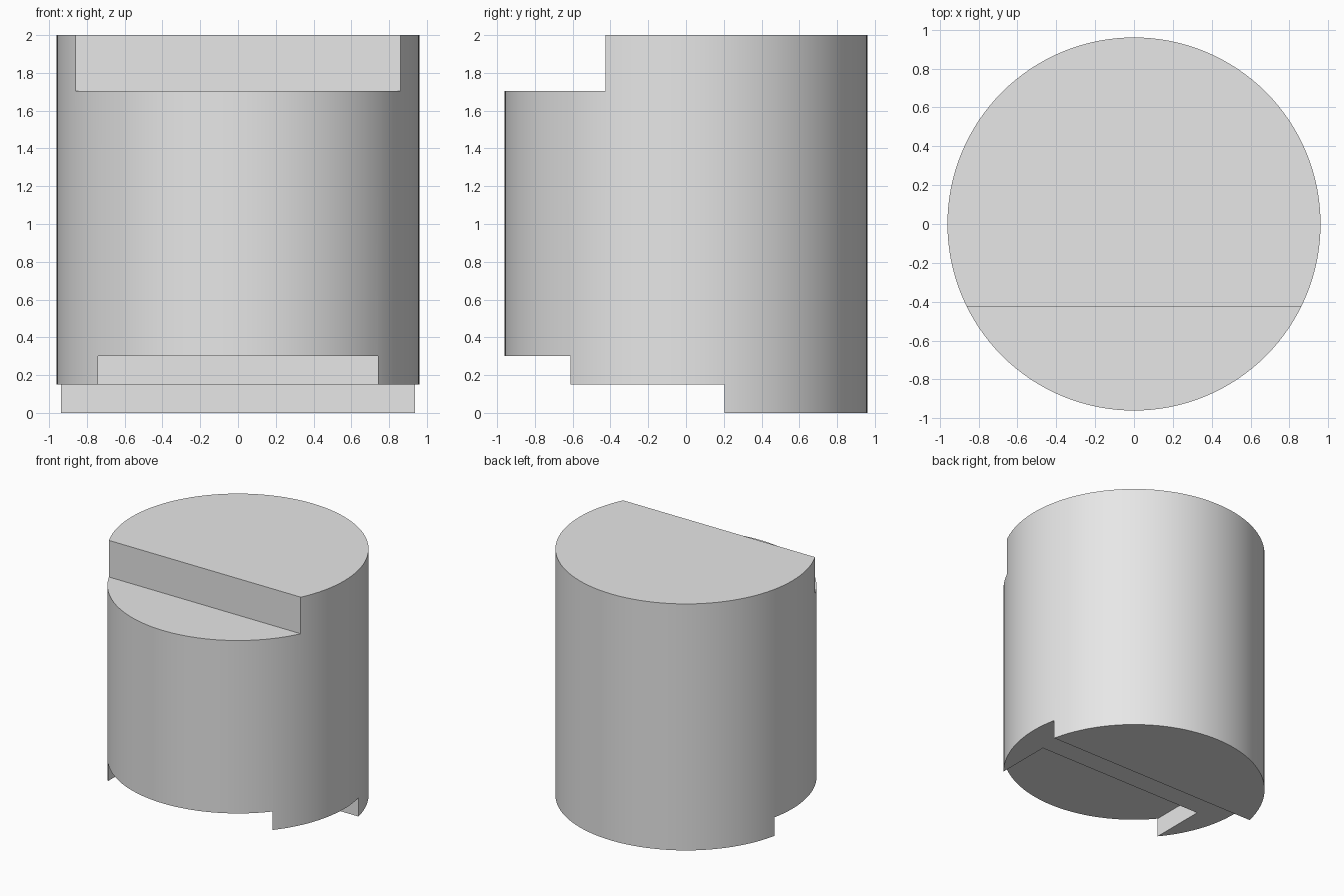
import bpy
import math

cube = bpy.data.objects.get("Cube")
if cube:
    bpy.data.objects.remove(cube, do_unlink=True)

RADIUS = 0.96
HEIGHT = 2.0

grey = bpy.data.materials.new("light_grey")
grey.use_nodes = True
colour = (0.8, 0.8, 0.8, 1)
grey.diffuse_color = colour
grey.node_tree.nodes["Principled BSDF"].inputs["Base Color"].default_value = colour


def box_cutter(name, low, high):
    """Box spanning two opposite corners, hidden from renders."""
    centre = [(a + b) / 2 for a, b in zip(low, high)]
    bpy.ops.mesh.primitive_cube_add(size=1, location=centre)
    cutter = bpy.context.object
    cutter.name = name
    cutter.scale = [b - a for a, b in zip(low, high)]
    cutter.hide_render = True
    return cutter


# Round body
bpy.ops.mesh.primitive_cylinder_add(
    vertices=128, radius=RADIUS, depth=HEIGHT, location=(0, 0, HEIGHT / 2))
body = bpy.context.object
body.name = "cylinder_body"
body.data.materials.append(grey)

# Front ledge at the top, raised floor below, and open pocket in that floor
cutters = [
    box_cutter("top_ledge_cutter", (-1.2, -1.2, 1.703), (1.2, -0.425, 2.2)),
    box_cutter("floor_step_cutter", (-1.3, -1.3, -0.2), (1.3, 0.205, 0.15)),
    box_cutter("floor_pocket_cutter", (-0.74, -1.4, -0.1), (0.74, -0.16, 0.3)),
]
bpy.ops.object.select_all(action="DESELECT")
body.select_set(True)
bpy.context.view_layer.objects.active = body
for cutter in cutters:
    cut = body.modifiers.new(cutter.name, "BOOLEAN")
    cut.operation = "DIFFERENCE"
    cut.solver = "EXACT"
    cut.object = cutter
    bpy.ops.object.modifier_apply(modifier=cut.name)
    bpy.data.objects.remove(cutter, do_unlink=True)

# Smooth round wall with crisp cut edges
bpy.ops.object.shade_smooth_by_angle(angle=math.radians(30))
